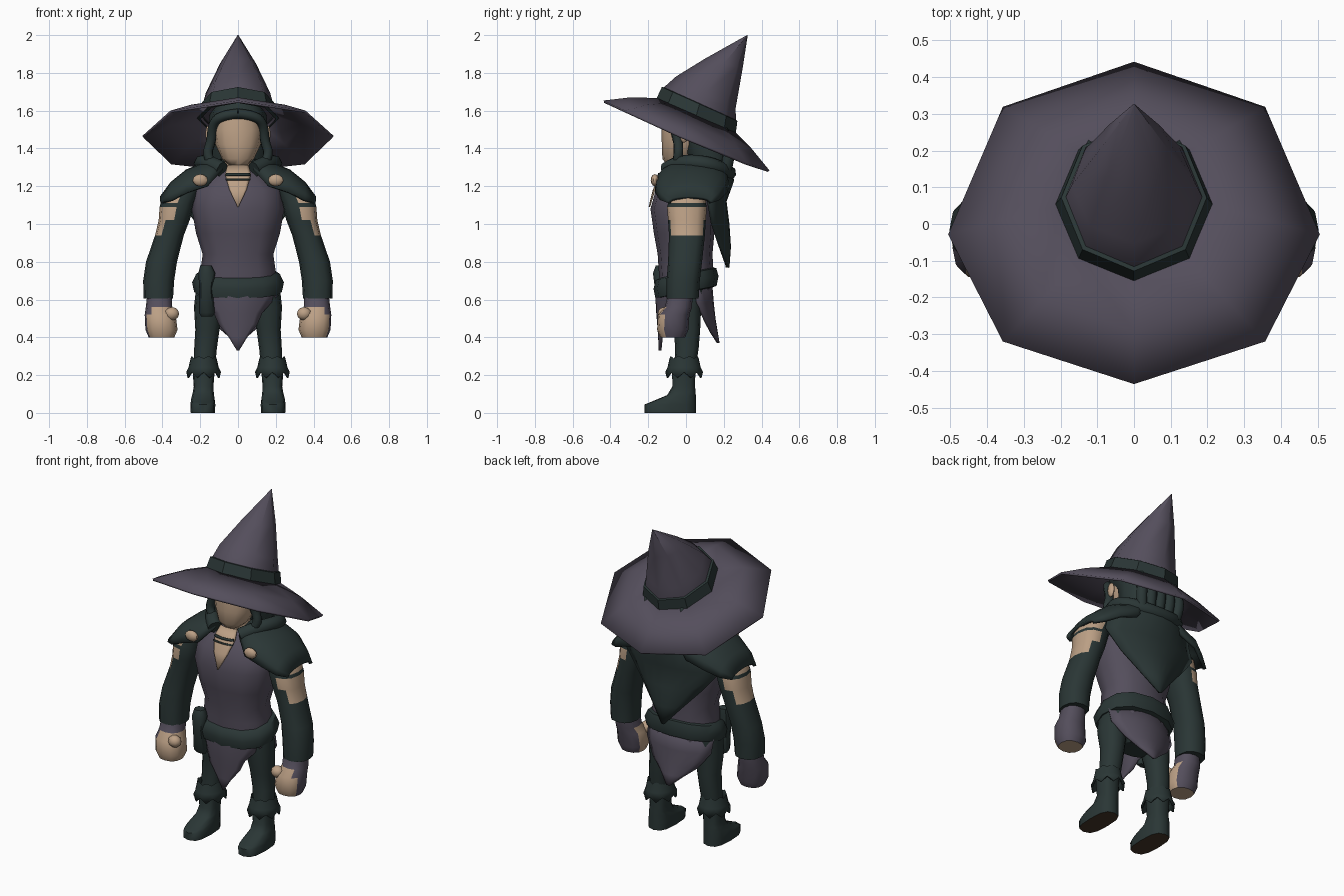
import bpy, bmesh, math
from mathutils import Vector

if "Cube" in bpy.data.objects:
    bpy.data.objects.remove(bpy.data.objects["Cube"])


def mat(name, r, g, b):
    m = bpy.data.materials.new(name)
    m.diffuse_color = (r, g, b, 1)
    m.use_nodes = True
    m.node_tree.nodes["Principled BSDF"].inputs["Base Color"].default_value = m.diffuse_color
    return m


PURPLE = mat("dusky purple cloth", .088, .076, .106)
GREEN = mat("dark green cloth", .023, .037, .036)
SKIN = mat("tan skin", .50, .35, .235)
BROWN = mat("brown sole", .06, .035, .02)


def finish(name, bm, mats, rule=None, mirror=False, thick=0, angle=50):
    """Turn a bmesh into a smooth object, colouring faces by rule(centre, normal)."""
    bmesh.ops.remove_doubles(bm, verts=bm.verts, dist=1e-4)
    bmesh.ops.recalc_face_normals(bm, faces=bm.faces)
    if rule:
        for f in bm.faces:
            f.material_index = rule(f.calc_center_median(), f.normal)
    me = bpy.data.meshes.new(name)
    bm.to_mesh(me)
    bm.free()
    ob = bpy.data.objects.new(name, me)
    bpy.context.collection.objects.link(ob)
    for m in mats:
        me.materials.append(m)
    bpy.ops.object.select_all(action='DESELECT')
    ob.select_set(True)
    bpy.context.view_layer.objects.active = ob
    bpy.ops.object.shade_smooth_by_angle(angle=math.radians(angle))
    if thick:
        s = ob.modifiers.new("thickness", 'SOLIDIFY')
        s.thickness, s.offset = thick, 0
    if mirror:
        ob.modifiers.new("mirror", 'MIRROR')
    return ob


def skin_rows(rows, closed, caps):
    """Bridge rows of points into a surface."""
    bm = bmesh.new()
    vs = [[bm.verts.new(p) for p in r] for r in rows]
    n = len(rows[0])
    for a, b in zip(vs, vs[1:]):
        for i in range(n if closed else n - 1):
            j = (i + 1) % n
            bm.faces.new((a[i], a[j], b[j], b[i]))
    if caps:
        bm.faces.new(vs[0])
        bm.faces.new(vs[-1])
    return bm


def ring(cx, cy, z, rx, ry, slope=0, n=12, p=.85, jag=0):
    """Rounded ring; slope tilts it along y, jag lowers every other point."""
    pts = []
    for i in range(n):
        a = 2 * math.pi * i / n
        s, c = math.sin(a), math.cos(a)
        x = rx * math.copysign(abs(s) ** p, s)
        y = -ry * math.copysign(abs(c) ** p, c)
        pts.append((cx + x, cy + y, z + slope * y - jag * (i % 2)))
    return pts


def loft(name, rings, mats, n=12, p=.85, caps=True, **kw):
    rows = [ring(*r, n=n, p=p) for r in rings]
    return finish(name, skin_rows(rows, True, caps), mats, **kw)


def sheet(name, rows, mats, thick=.015, cols=8):
    """Hanging cloth: rows of (z, y at centre, y at edge, half width)."""
    us = [2 * i / cols - 1 for i in range(cols + 1)]
    pts = [[(hw * u, yc + (ye - yc) * u * u, z) for u in us] for z, yc, ye, hw in rows]
    return finish(name, skin_rows(pts, False, False), mats, thick=thick)


def tube(name, pts, r, m, mirror=False):
    cu = bpy.data.curves.new(name, 'CURVE')
    cu.dimensions, cu.bevel_depth, cu.bevel_resolution = '3D', r, 2
    cu.use_fill_caps, cu.resolution_u = True, 4
    sp = cu.splines.new('NURBS')
    sp.points.add(len(pts) - 1)
    for q, co in zip(sp.points, pts):
        q.co = (*co, 1)
    sp.use_endpoint_u, sp.order_u = True, 3
    cu.materials.append(m)
    ob = bpy.data.objects.new(name, cu)
    bpy.context.collection.objects.link(ob)
    bpy.ops.object.select_all(action='DESELECT')
    ob.select_set(True)
    bpy.context.view_layer.objects.active = ob
    bpy.ops.object.convert(target='MESH')
    if mirror:
        bpy.context.object.modifiers.new("mirror", 'MIRROR')


def blob(name, co, size, m):
    bm = bmesh.new()
    bmesh.ops.create_uvsphere(bm, u_segments=10, v_segments=6, radius=1)
    for v in bm.verts:
        v.co = Vector(co) + Vector(a * b for a, b in zip(v.co, size))
    finish(name, bm, [m], mirror=True)


# Hat: octagonal drooping brim, tilted band, bent cone
half = [(0, -.435, 1.648), (.355, -.32, 1.595), (.503, -.03, 1.462), (.355, .315, 1.32), (0, .437, 1.28)]
outer = half + [(-x, y, z) for x, y, z in half[3:0:-1]]
inner = ring(0, .05, 1.575, .2, .2, -.43, n=8, p=1)
middle = [((a + c) / 2, (b + d) / 2, (e + f) / 2 + .01) for (a, b, e), (c, d, f) in zip(inner, outer)]
finish("hat_brim", skin_rows([inner, middle, outer], True, False), [PURPLE], thick=.012)
loft("hat_cone", [(0, .05, 1.58, .195, .2, -.43), (0, .075, 1.64, .185, .19, -.45),
                  (0, .105, 1.695, .17, .157, -.55), (0, .2, 1.85, .095, .1, -.25),
                  (0, .325, 2.0, .002, .002)], [PURPLE], n=8, p=1, angle=60)
loft("hat_band", [(0, .048, 1.555, .2, .2, -.43), (0, .05, 1.56, .217, .212, -.43),
                  (0, .072, 1.635, .198, .2, -.45), (0, .072, 1.64, .18, .185, -.45)],
     [GREEN], n=8, p=1, caps=False, angle=40)

# Head, ears, hair
loft("head", [(0, -.05, 1.31, .045, .05), (0, -.04, 1.345, .085, .085), (0, -.01, 1.42, .12, .118),
              (0, 0, 1.5, .132, .13), (0, .01, 1.6, .12, .12)], [SKIN])
loft("neck", [(0, .01, 1.2, .085, .1), (0, .01, 1.36, .065, .075)], [SKIN])
blob("ear", (.158, -.01, 1.475), (.015, .025, .045), SKIN)
loft("hair", [(0, .13, 1.27, .15, .08), (0, .115, 1.38, .165, .125), (0, .1, 1.48, .155, .14),
              (0, .045, 1.57, .152, .18), (0, .05, 1.64, .13, .14)], [GREEN])
tube("fringe", [(0, -.12, 1.585), (.09, -.115, 1.575), (.135, -.07, 1.53), (.14, -.04, 1.44),
                (.17, -.04, 1.36), (.13, -.05, 1.31)], .026, GREEN, True)
for i in range(5):
    x = -.12 + .06 * i
    tube("back_hair_lock", [(x * .9, .15, 1.55), (x, .22, 1.46), (x * 1.15, .23, 1.36), (x, .21, 1.29)], .032, GREEN)

# Torso, neckline and choker
loft("tunic", [(0, 0, .64, .2, .135), (0, 0, .76, .198, .145), (0, -.005, .84, .187, .145),
               (0, -.01, .95, .222, .16), (0, -.018, 1.08, .245, .17), (0, -.005, 1.18, .235, .155),
               (0, .02, 1.26, .15, .13), (0, .03, 1.3, .09, .09)], [PURPLE])
sheet("open_neckline", [(1.31, -.1, -.085, .055), (1.26, -.135, -.125, .068), (1.18, -.172, -.167, .045),
                        (1.09, -.194, -.194, .002)], [SKIN], .008)
sheet("choker", [(1.268, -.143, -.13, .062), (1.255, -.148, -.135, .066)], [GREEN], .008)
sheet("neck_lace", [(1.24, -.153, -.142, .066), (1.232, -.156, -.146, .064)], [GREEN], .008)

# Mantle: shoulder pads arching front to back, cowl, pointed back cape
rows = []
for x, yf, yb, zb, zt in [(.085, -.1, .2, 1.285, 1.335), (.16, -.155, .22, 1.2, 1.325), (.27, -.155, .21, 1.165, 1.28),
                          (.35, -.13, .17, 1.125, 1.215), (.405, -.09, .13, 1.11, 1.14)]:
    rows.append([(x, (yf + yb) / 2 - (yb - yf) / 2 * math.cos(t * math.pi / 10),
                  zb + (zt - zb) * math.sin(t * math.pi / 10) ** .8) for t in range(11)])
finish("shoulder_pad", skin_rows(rows, False, False), [GREEN], mirror=True, thick=.02)
tube("cowl", [(-.085, -.1, 1.29), (-.16, -.04, 1.33), (-.21, .12, 1.32), (-.1, .225, 1.27), (.1, .225, 1.27),
              (.21, .12, 1.32), (.16, -.04, 1.33), (.085, -.1, 1.29)], .042, GREEN)
sheet("back_cape", [(1.31, .22, .12, .17), (1.23, .245, .12, .28), (1.12, .205, .12, .31), (1.0, .22, .14, .21),
                    (.88, .228, .18, .1), (.77, .22, .22, .004)], [GREEN], .02)
blob("brooch", (.2, -.165, 1.232), (.042, .022, .032), SKIN)


# Arms with bare upper-arm patch
def arm_rule(c, n):
    if 1.105 < c.z < 1.16:
        return int(n.x > -.1)
    if .93 < c.z < 1.09:
        return int(n.x > (.05 if c.z > 1.02 else .35))
    return 0


loft("sleeve_arm", [(.23, .01, 1.25, .07, .08), (.3, .01, 1.16, .095, .1), (.32, .005, 1.11, .09, .1),
                    (.325, .005, 1.09, .09, .105), (.338, .005, 1.02, .082, .1), (.363, .005, .94, .076, .095),
                    (.405, -.005, .8, .082, .09), (.42, -.015, .7, .082, .088), (.422, -.018, .605, .078, .085)],
     [GREEN, SKIN], rule=arm_rule, mirror=True)


# Gloved fists: purple back of hand, bare fingers
def hand_rule(c, n):
    return int(c.z < .57 and (n.y + .6 * n.x < -.25 or n.z < -.6))


loft("fist", [(.415, -.03, .63, .065, .065), (.418, -.04, .56, .07, .072), (.412, -.065, .52, .082, .083),
              (.405, -.07, .44, .085, .083), (.405, -.07, .4, .068, .065)], [PURPLE, SKIN],
     rule=hand_rule, mirror=True)
blob("thumb", (.35, -.115, .525), (.04, .035, .035), SKIN)

# Hips, belt, pouch, pointed skirts
loft("hips", [(0, 0, .5, .1, .07), (0, 0, .58, .19, .105), (0, 0, .7, .2, .13)], [GREEN])
loft("belt", [(0, 0, .635, .19, .13, .2), (0, 0, .64, .232, .162, .2), (0, 0, .69, .243, .172, .2),
              (0, 0, .735, .222, .16, .2), (0, 0, .745, .19, .13, .2)], [GREEN], caps=False)
loft("belt_knot", [(-.17, -.13, .78, .03, .03), (-.165, -.135, .74, .045, .04), (-.17, -.135, .66, .035, .03),
                   (-.165, -.125, .53, .042, .032), (-.165, -.12, .51, .03, .02)], [GREEN], n=8)
sheet("front_skirt", [(.69, -.15, -.06, .21), (.62, -.155, -.06, .205), (.53, -.15, -.11, .125),
                      (.47, -.145, -.12, .1), (.4, -.14, -.13, .045), (.33, -.137, -.137, .003)], [PURPLE])
sheet("back_skirt", [(.7, .13, .03, .22), (.58, .14, .06, .215), (.49, .15, .1, .15),
                     (.43, .16, .13, .075), (.37, .17, .17, .008)], [PURPLE])

# Legs, jagged boot cuffs, boots with brown soles
loft("leg", [(.12, 0, .68, .1, .1), (.155, -.005, .56, .078, .085), (.162, .005, .44, .064, .07),
             (.172, .005, .34, .06, .062), (.18, -.01, .2, .055, .055)], [GREEN], mirror=True)
cuff = [ring(.182, -.01, z, r, r + .008, n=16, p=1, jag=j)
        for z, r, j in [(.25, .055, 0), (.285, .068, -.012), (.24, .076, 0), (.215, .088, .03)]]
finish("boot_cuff", skin_rows(cuff, True, False), [GREEN], mirror=True, thick=.008)
loft("boot", [(.182, -.012, .24, .06, .062), (.182, -.012, .14, .052, .06), (.184, -.025, .105, .056, .075, .15),
              (.186, -.07, .075, .062, .122, .16), (.186, -.083, .045, .066, .136),
              (.186, -.083, 0, .064, .136)], [GREEN, BROWN], p=.7,
     rule=lambda c, n: int(n.z < -.7), mirror=True)
